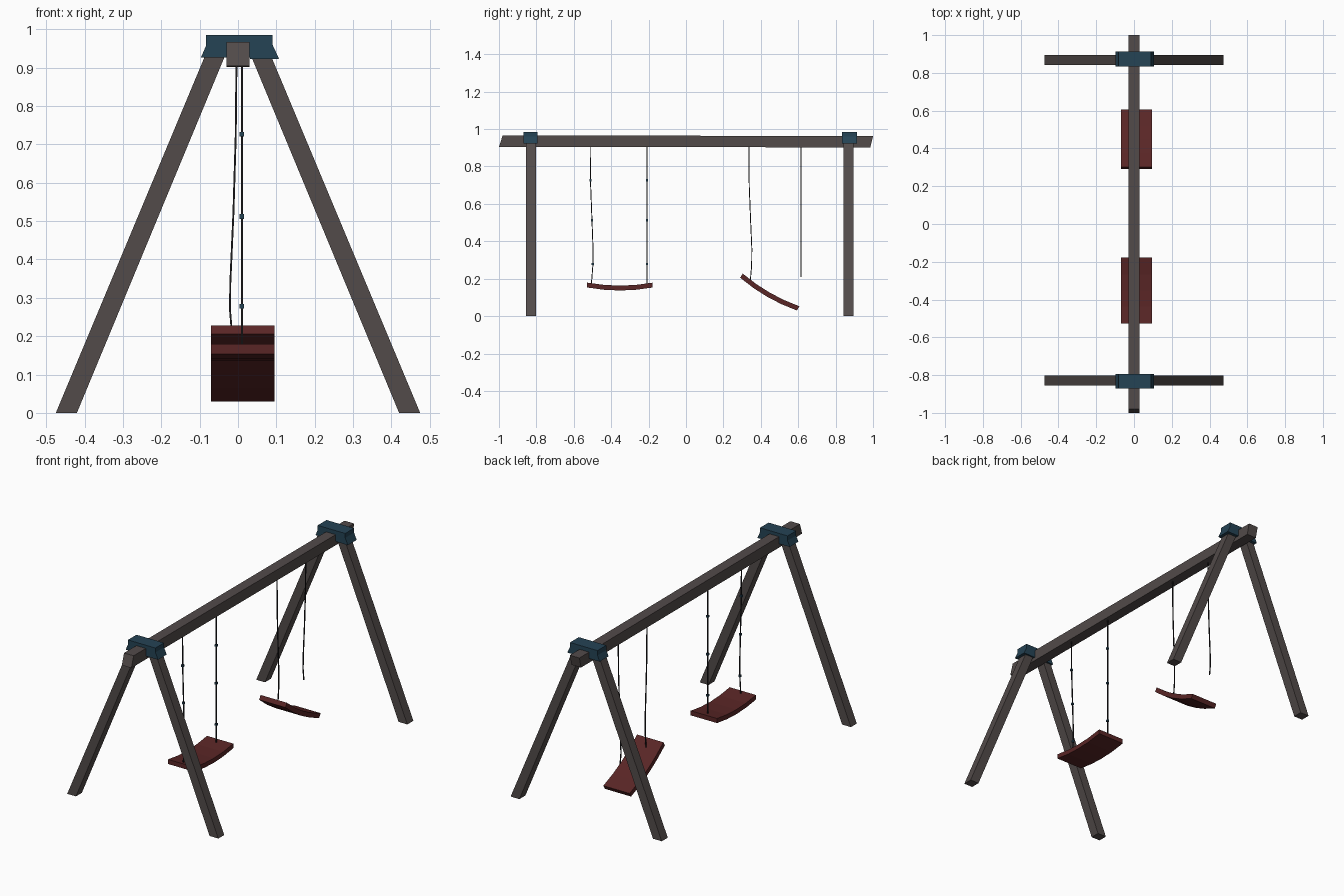
import bpy, bmesh, math
from mathutils import Vector

if "Cube" in bpy.data.objects:
    bpy.data.objects.remove(bpy.data.objects["Cube"])


def material(name, rgb):
    m = bpy.data.materials.new(name)
    m.diffuse_color = (*rgb, 1)
    m.use_nodes = True
    m.node_tree.nodes["Principled BSDF"].inputs["Base Color"].default_value = m.diffuse_color
    return m


WOOD = material("weathered wood", (0.085, 0.070, 0.068))
RED = material("dark red", (0.100, 0.019, 0.019))
BLUE = material("steel blue", (0.018, 0.056, 0.090))
DARK = material("dark chain", (0.015, 0.014, 0.016))


def finish(name, bm, mat):
    bmesh.ops.recalc_face_normals(bm, faces=bm.faces)
    me = bpy.data.meshes.new(name)
    bm.to_mesh(me)
    bm.free()
    me.materials.append(mat)
    ob = bpy.data.objects.new(name, me)
    bpy.context.collection.objects.link(ob)
    return ob


def loft(name, rings, mat):
    """Closed solid through a list of matching rings."""
    bm = bmesh.new()
    loops = [[bm.verts.new(p) for p in r] for r in rings]
    n = len(rings[0])
    for a, b in zip(loops, loops[1:]):
        for i in range(n):
            j = (i + 1) % n
            bm.faces.new((a[i], a[j], b[j], b[i]))
    bm.faces.new(loops[0])
    bm.faces.new(loops[-1])
    return finish(name, bm, mat)


def prism_y(name, profile, y0, y1, mat):
    return loft(name, [[(x, y, z) for x, z in profile] for y in (y0, y1)], mat)


# top beam with slanted ends
def beam_ring(yb, yt, zb, zt):
    return [(-0.03, yb, zb), (0.03, yb, zb), (0.03, yt, zt), (-0.03, yt, zt)]


loft("top_beam", [beam_ring(-1.0, -0.98, 0.905, 0.967),
                  beam_ring(0.985, 1.0, 0.902, 0.962)], WOOD)

# A-frame legs and brackets
bracket = [(-0.083, 0.985), (0.09, 0.985), (0.09, 0.96), (0.107, 0.923),
           (0.032, 0.923), (0.022, 0.95), (-0.022, 0.95), (-0.030, 0.926),
           (-0.097, 0.926), (-0.083, 0.958)]
for label, leg_y, br_y in (("front", (-0.855, -0.802), (-0.87, -0.793)),
                           ("back", (0.842, 0.896), (0.834, 0.913))):
    for side, s in (("left", -1), ("right", 1)):
        leg = [(s * x, z) for x, z in
               ((0.475, 0), (0.42, 0), (0.026, 0.95), (0.078, 0.95))]
        prism_y(f"{label}_{side}_leg", leg, *leg_y, WOOD)
    prism_y(f"{label}_bracket", bracket, *br_y, BLUE)


# sagging seats
def seat(name, y, z, tilt):
    c, s = math.cos(tilt), math.sin(tilt)
    rings = []
    for u in (-0.175, -0.085, 0.0, 0.085, 0.175):
        sag = 0.016 * (u / 0.175) ** 2
        pts = [(-0.07, sag - 0.013), (0.095, sag - 0.013),
               (0.095, sag + 0.013), (-0.07, sag + 0.013)]
        rings.append([(x, y + u * c - w * s, z + u * s + w * c) for x, w in pts])
    loft(name, rings, RED)


seat("front_seat", -0.353, 0.150, 0.0)
seat("back_seat", 0.440, 0.115, math.radians(-30))


# chains as thin square rods through a few points
def chain(name, pts, r=0.0024):
    loft(name, [[(x - r, y - r, z), (x + r, y - r, z),
                 (x + r, y + r, z), (x - r, y + r, z)] for x, y, z in pts], DARK)


front_a = [(0.010, -0.512, 0.91), (0.010, -0.511, 0.73), (0.010, -0.503, 0.52),
           (0.010, -0.497, 0.36), (0.010, -0.498, 0.27), (0.010, -0.506, 0.17)]
front_b = [(0.010, -0.209, 0.91), (0.010, -0.209, 0.16)]
chain("front_seat_chain_a", front_a)
chain("front_seat_chain_b", front_b)
chain("back_seat_chain_a",
      [(0.010, 0.336, 0.91), (0.010, 0.338, 0.70), (0.010, 0.345, 0.52),
       (0.010, 0.352, 0.36), (0.010, 0.351, 0.27), (0.010, 0.343, 0.18)])
chain("back_seat_chain_b",
      [(-0.004, 0.614, 0.91), (-0.006, 0.614, 0.72), (-0.012, 0.614, 0.52),
       (-0.020, 0.614, 0.34), (-0.021, 0.614, 0.27), (-0.016, 0.614, 0.21)])

# small connectors on the front seat's chains
for tag, ys in (("a", (-0.511, -0.503, -0.498)), ("b", (-0.209,) * 3)):
    for i, (y, z) in enumerate(zip(ys, (0.727, 0.512, 0.278))):
        r = 0.006
        prism_y(f"chain_connector_{tag}{i + 1}",
                [(0.010 - r, z - r), (0.010 + r, z - r),
                 (0.010 + r, z + r), (0.010 - r, z + r)], y - r, y + r, BLUE)
